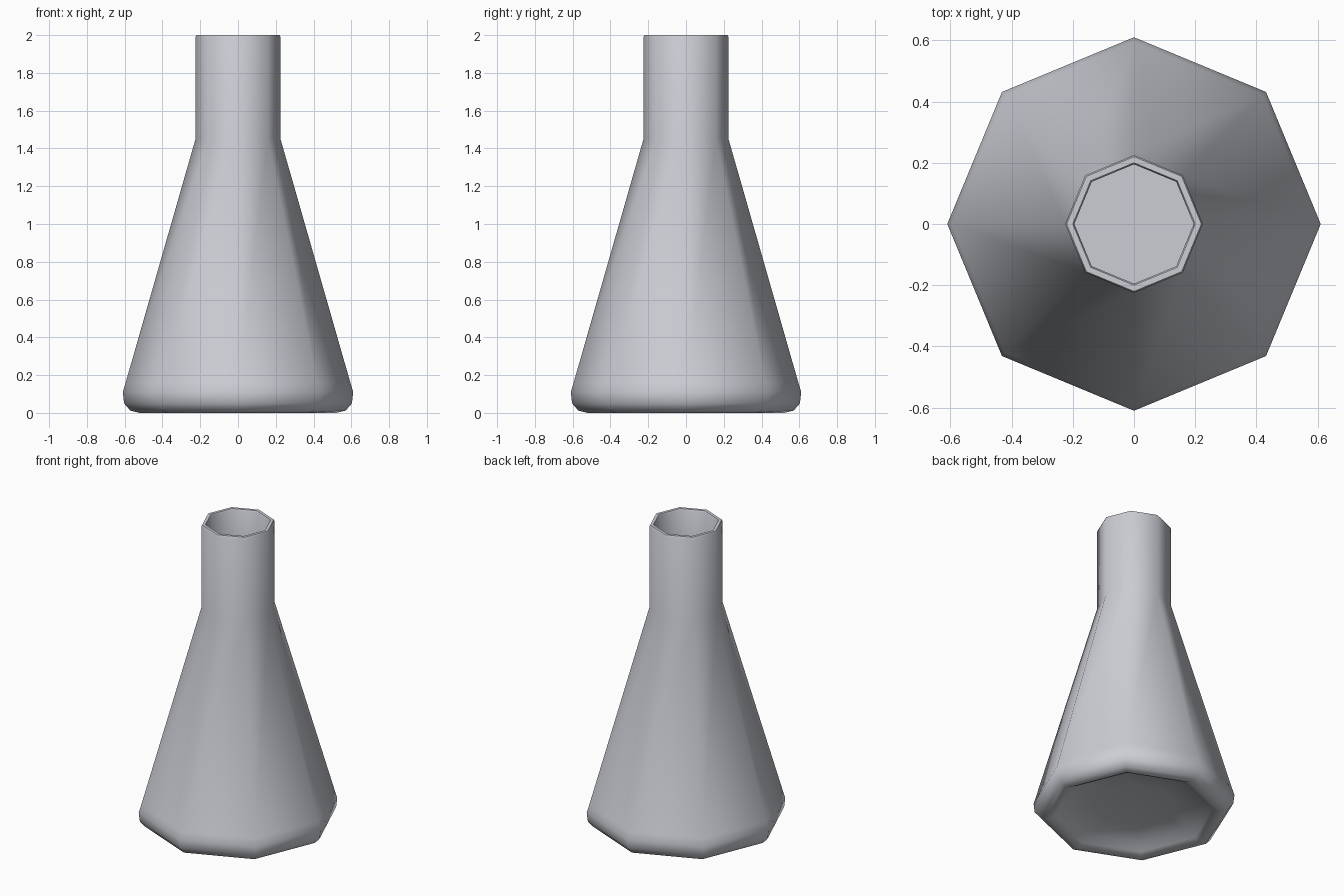
import bpy, bmesh, math

if "Cube" in bpy.data.objects:
    bpy.data.objects.remove(bpy.data.objects["Cube"])

SIDES = 8

# single pale glass-grey colour
mat = bpy.data.materials.new("pale grey")
mat.diffuse_color = (0.60, 0.615, 0.66, 1)
mat.use_nodes = True
mat.node_tree.nodes["Principled BSDF"].inputs["Base Color"].default_value = mat.diffuse_color

# closed profile (radius, height): underside hollow, outer wall, lip, inner wall, floor
profile = [
    (0.0, 0.08), (0.25, 0.075), (0.43, 0.055), (0.48, 0.02), (0.52, 0.0),
    (0.57, 0.012), (0.603, 0.05), (0.61, 0.11), (0.595, 0.16),
    (0.225, 1.45), (0.225, 1.99), (0.22, 2.0),
    (0.20, 2.0), (0.195, 1.99), (0.195, 1.45),
    (0.565, 0.16), (0.56, 0.115), (0.0, 0.11),
]


def lathe(name, pts, sides):
    bm = bmesh.new()
    rings = []
    for r, z in pts:
        if r == 0:
            rings.append([bm.verts.new((0, 0, z))] * sides)
        else:
            rings.append([bm.verts.new((r * math.cos(2 * math.pi * i / sides),
                                        r * math.sin(2 * math.pi * i / sides), z))
                          for i in range(sides)])
    for a, b in zip(rings, rings[1:]):
        for i in range(sides):
            j = (i + 1) % sides
            quad = list(dict.fromkeys((a[i], a[j], b[j], b[i])))
            bm.faces.new(quad).smooth = True
    bmesh.ops.recalc_face_normals(bm, faces=bm.faces)
    me = bpy.data.meshes.new(name)
    bm.to_mesh(me)
    bm.free()
    me.materials.append(mat)
    ob = bpy.data.objects.new(name, me)
    bpy.context.collection.objects.link(ob)
    return ob


# eight-sided conical flask
flask = lathe("conical_flask", profile, SIDES)
bpy.context.view_layer.objects.active = flask
flask.select_set(True)
bpy.ops.object.shade_smooth_by_angle(angle=math.radians(60))
